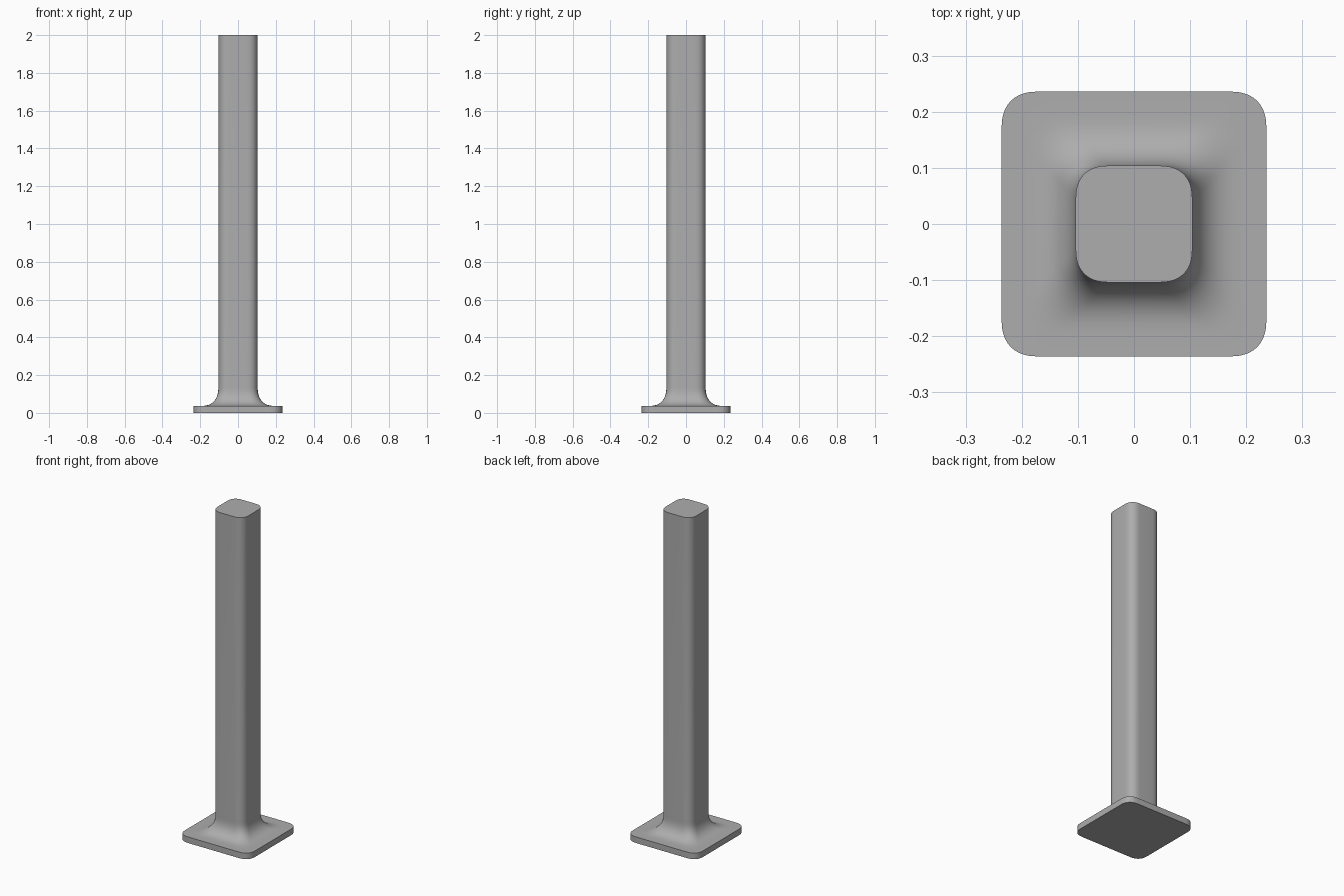
import bpy, bmesh, math

if "Cube" in bpy.data.objects:
    bpy.data.objects.remove(bpy.data.objects["Cube"])

SEGS = 10           # segments per rounded corner
POWER = 2 / 2.4     # squircle easing shared by corners and flare


def rounded_square(half, radius):
    """Points of a rounded square with squircle corners."""
    pts = []
    for q in range(4):
        for i in range(SEGS + 1):
            a = math.pi / 2 * i / SEGS
            u = half - radius + radius * max(math.cos(a), 0) ** POWER
            v = half - radius + radius * max(math.sin(a), 0) ** POWER
            for _ in range(q):
                u, v = -v, u
            pts.append((u, v))
    return pts


def loft(name, sections):
    """Skin a stack of (half width, corner radius, z) sections and cap both ends."""
    bm = bmesh.new()
    rings = [[bm.verts.new((x, y, z)) for x, y in rounded_square(h, r)]
             for h, r, z in sections]
    for a, b in zip(rings, rings[1:]):
        n = len(a)
        for i in range(n):
            j = (i + 1) % n
            bm.faces.new((a[i], a[j], b[j], b[i]))
    bm.faces.new(rings[0][::-1])
    bm.faces.new(rings[-1])
    bmesh.ops.recalc_face_normals(bm, faces=bm.faces)
    mesh = bpy.data.meshes.new(name)
    bm.to_mesh(mesh)
    bm.free()
    obj = bpy.data.objects.new(name, mesh)
    bpy.context.collection.objects.link(obj)
    bpy.ops.object.select_all(action='DESELECT')
    obj.select_set(True)
    bpy.context.view_layer.objects.active = obj
    bpy.ops.object.shade_smooth_by_angle(angle=math.radians(35))
    return obj


# Flat base plate edge
PLATE, PLATE_TOP, POST = 0.236, 0.037, 0.104
sections = [(PLATE, 0.066, 0.0), (PLATE, 0.066, PLATE_TOP)]

# Concave flare from the plate up into the post
FLARE_W, FLARE_H, STEPS = 0.09, 0.10, 12
for i in range(STEPS + 1):
    a = math.pi / 2 * i / STEPS
    t = math.sin(a) ** POWER
    half = POST + FLARE_W * (1 - t)
    rise = 1 - max(math.cos(a), 0) ** POWER
    sections.append((half, 0.064 - 0.004 * t, PLATE_TOP + FLARE_H * rise))

# Straight post with a flat top
sections.append((POST, 0.06, 2.0))
post = loft("post_with_base", sections)

# Mid-grey finish
grey = bpy.data.materials.new("mid_grey")
grey.diffuse_color = (0.42, 0.42, 0.42, 1)
grey.use_nodes = True
grey.node_tree.nodes["Principled BSDF"].inputs["Base Color"].default_value = grey.diffuse_color
post.data.materials.append(grey)
